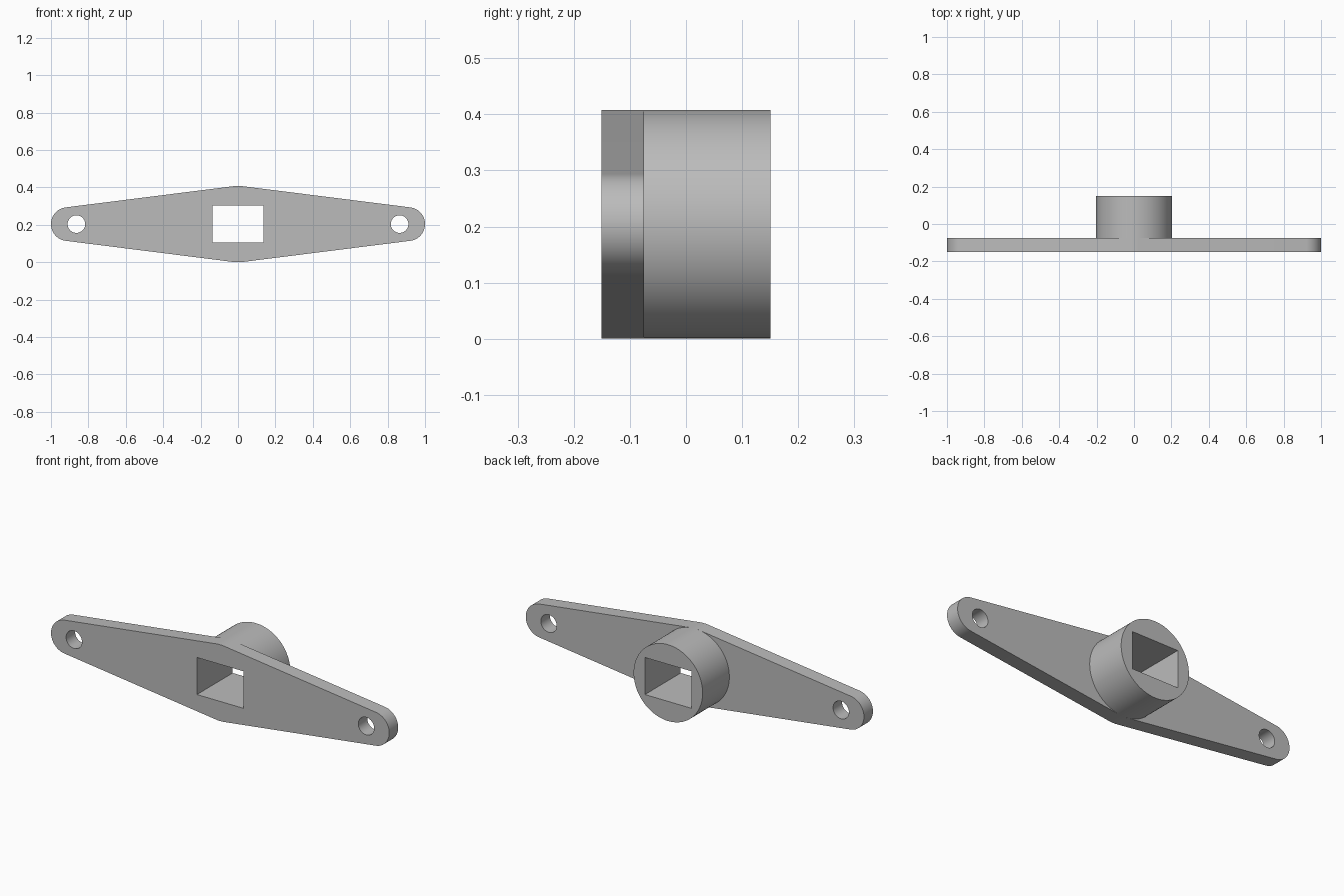
import bpy, bmesh
from math import sin, cos, pi, asin, radians
from mathutils import Matrix

default = bpy.data.objects.get("Cube")
if default:
    bpy.data.objects.remove(default)

grey = bpy.data.materials.new("plain grey")
grey.use_nodes = True
COLOUR = (0.5, 0.5, 0.5, 1)
grey.diffuse_color = COLOUR
grey.node_tree.nodes["Principled BSDF"].inputs["Base Color"].default_value = COLOUR

CENTRE_Z = 0.204
HUB_R, END_R, END_X = 0.204, 0.09, 0.91
HOLE_R, HOLE_X = 0.047, 0.864
SOCKET_W, SOCKET_H = 0.274, 0.198
FRONT, STEP, BACK = -0.151, -0.075, 0.151


def arc(cx, radius, start, end, steps):
    """Points on an arc centred on the long axis."""
    angles = [start + (end - start) * i / steps for i in range(steps + 1)]
    return [(cx + radius * cos(a), radius * sin(a)) for a in angles]


def circle(cx, radius, steps):
    return arc(cx, radius, 0, 2 * pi, steps)[:-1]


def prism(name, loops, y0, y1):
    """Extrude an outline with holes from y0 to y1."""
    curve = bpy.data.curves.new(name, 'CURVE')
    curve.dimensions = '2D'
    curve.fill_mode = 'BOTH'
    curve.extrude = (y1 - y0) / 2
    for loop in loops:
        spline = curve.splines.new('POLY')
        spline.points.add(len(loop) - 1)
        for point, (x, z) in zip(spline.points, loop):
            point.co = (x, z, 0, 1)
        spline.use_cyclic_u = True
    shape = bpy.data.objects.new(name, curve)
    bpy.context.collection.objects.link(shape)
    bpy.ops.object.select_all(action='DESELECT')
    shape.select_set(True)
    bpy.context.view_layer.objects.active = shape
    bpy.ops.object.convert(target='MESH')
    obj = bpy.context.object
    obj.name = name

    # Stand the outline upright, then weld the caps to the walls
    mesh = obj.data
    mesh.transform(Matrix.Translation((0, (y0 + y1) / 2, CENTRE_Z))
                   @ Matrix.Rotation(radians(90), 4, 'X'))
    bm = bmesh.new()
    bm.from_mesh(mesh)
    bmesh.ops.remove_doubles(bm, verts=bm.verts, dist=1e-5)
    bmesh.ops.recalc_face_normals(bm, faces=bm.faces)
    bm.to_mesh(mesh)
    bm.free()
    mesh.materials.clear()
    mesh.materials.append(grey)
    bpy.ops.object.shade_smooth_by_angle(angle=radians(30))
    return obj


# Square socket running through the arm and the hub
w, h = SOCKET_W / 2, SOCKET_H / 2
socket = [(-w, -h), (w, -h), (w, h), (-w, h)]

# Tapered arm: tangent lines from the hub circle to the rounded ends
tilt = asin((HUB_R - END_R) / END_X)
side = pi / 2 - tilt
outline = (arc(END_X, END_R, -side, side, 40)
           + arc(0, HUB_R, side, pi - side, 8)
           + arc(-END_X, END_R, pi - side, pi + side, 40)
           + arc(0, HUB_R, pi + side, 2 * pi - side, 8))
bolt_holes = [circle(s * HOLE_X, HOLE_R, 40) for s in (-1, 1)]
prism("tapered_arm", [outline, socket] + bolt_holes, FRONT, STEP)

# Round hub behind the arm
prism("round_hub", [circle(0, HUB_R, 96), socket], STEP, BACK)
